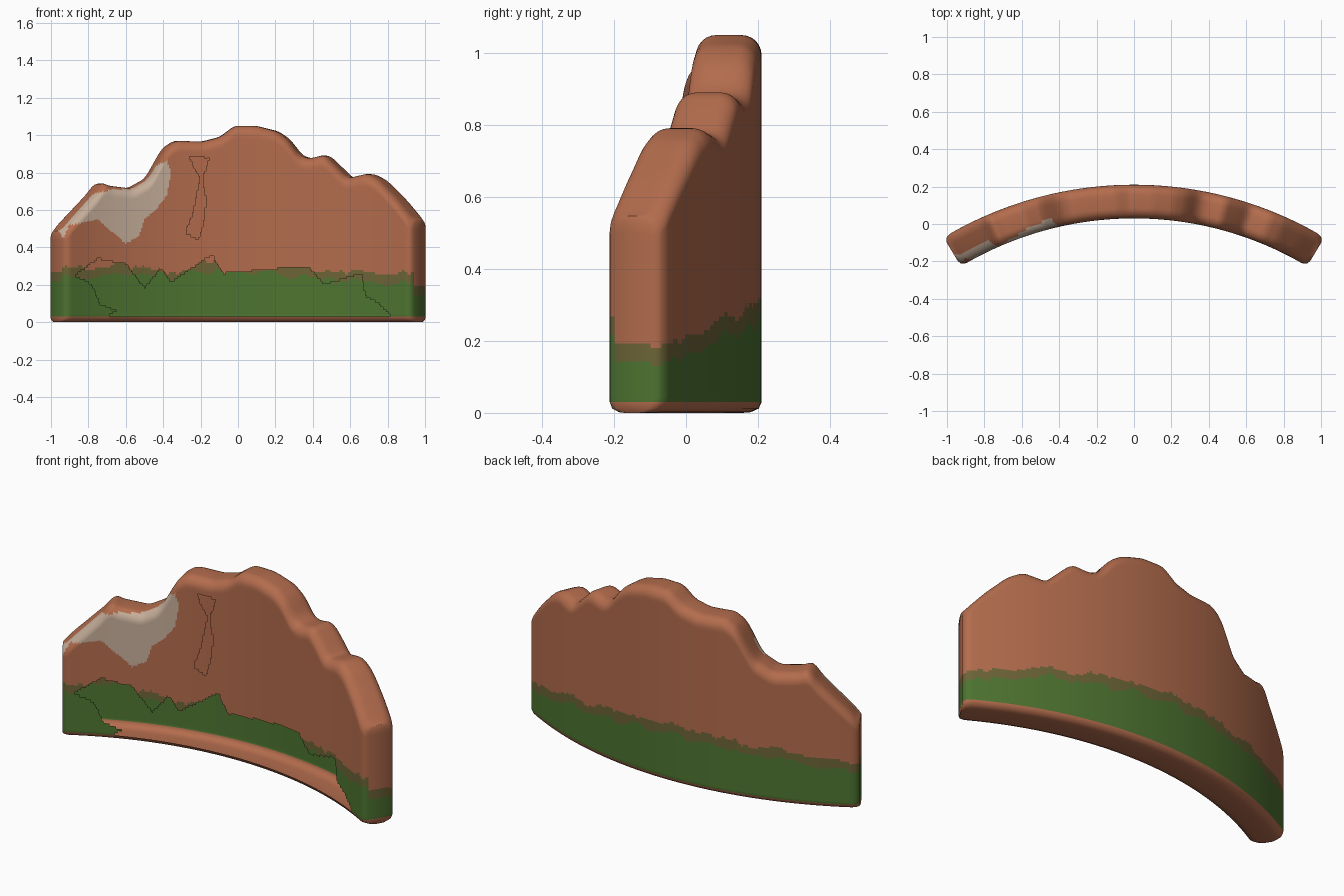
import bpy, bmesh, math, random
from mathutils import noise, Vector

if "Cube" in bpy.data.objects:
    bpy.data.objects.remove(bpy.data.objects["Cube"])
random.seed(4)


def material(name, colour):
    m = bpy.data.materials.new(name)
    m.use_nodes = True
    m.diffuse_color = (*colour, 1)
    m.node_tree.nodes["Principled BSDF"].inputs["Base Color"].default_value = (*colour, 1)
    return m


CLAY, MOSS, FADED_MOSS, PLASTER = range(4)
materials = [
    material("clay", (0.45, 0.15, 0.074)),
    material("moss", (0.075, 0.175, 0.03)),
    material("faded_moss", (0.15, 0.127, 0.038)),
    material("plaster", (0.56, 0.42, 0.32)),
]

# Broken skyline of the wall, as (x, height)
SKYLINE = [(-1, .48), (-.96, .53), (-.8, .7), (-.77, .75), (-.73, .73), (-.6, .715), (-.5, .77),
           (-.41, .93), (-.35, .97), (-.2, .965), (-.1, .99), (-.02, 1.05), (.1, 1.05), (.22, 1.02),
           (.28, .98), (.35, .89), (.4, .875), (.49, .895), (.55, .84), (.62, .77), (.73, .795),
           (.8, .76), (.9, .66), (1, .54)]

# Outlines on the front face, as (x, z)
GAP = [(-.87, .25), (-.75, .34), (-.6, .31), (-.5, .18), (-.41, .29), (-.36, .21), (-.14, .36),
       (-.08, .26), (.25, .29), (.38, .29), (.46, .2), (.66, .26), (.68, .14), (.75, .1),
       (.82, .03), (-.7, .03), (-.65, .06), (-.74, .1), (-.78, .2)]
CRACK = [(-.26, .88), (-.15, .88), (-.19, .77), (-.17, .65), (-.18, .55), (-.21, .44),
         (-.28, .48), (-.24, .58), (-.2, .77)]
PATCH = [(-.98, .5), (-.9, .6), (-.8, .68), (-.68, .71), (-.58, .71), (-.5, .75), (-.44, .84),
         (-.38, .86), (-.36, .8), (-.38, .68), (-.44, .6), (-.5, .55), (-.53, .46), (-.6, .42),
         (-.67, .48), (-.75, .55), (-.9, .52), (-.935, .45), (-.935, .32), (-.96, .33)]


def inside(poly, x, z):
    hit = False
    for (ax, az), (bx, bz) in zip(poly, poly[1:] + poly[:1]):
        if (az > z) != (bz > z) and x < ax + (z - az) * (bx - ax) / (bz - az):
            hit = not hit
    return hit


def lerp_skyline(x):
    x = max(-1, min(1, x))
    for (ax, az), (bx, bz) in zip(SKYLINE, SKYLINE[1:]):
        if x <= bx:
            return az + (bz - az) * (x - ax) / (bx - ax)


def height(x):
    return sum(lerp_skyline(x + d * .01) for d in range(-2, 3)) / 5


RADIUS, CENTRE_Y, HALF_ANGLE = 1.89, -1.77, .54
COLUMNS, LOW_ROWS, HIGH_ROWS, ARC = 240, 34, 36, 6
HALF_THICK, ROUND, END_ROUND = .09, .055, .045


def half_section(w, h):
    """Front half of the cross-section, bottom to top, as (offset, z)."""
    pts = [(-w * .4, 0), (-w + .03, .002), (-w + .008, .012)]
    step = .0125
    low_top = .03 + step * (LOW_ROWS - 1)
    pts += [(-w, .03 + step * i) for i in range(LOW_ROWS)]
    r = min(ROUND, w * .8)
    pts += [(-w, low_top + (h - r - low_top) * i / HIGH_ROWS) for i in range(1, HIGH_ROWS)]
    for i in range(ARC + 1):
        a = math.pi / 2 * i / ARC
        pts.append((-w + r - r * math.cos(a), h - r + r * math.sin(a)))
    return pts


# Curved wall shell, one cross-section per column
bm = bmesh.new()
loops = []
for c in range(COLUMNS + 1):
    angle = HALF_ANGLE * (2 * c / COLUMNS - 1)
    depth = min(END_ROUND, (HALF_ANGLE - abs(angle)) * RADIUS)
    w = HALF_THICK - END_ROUND + math.sqrt(END_ROUND ** 2 - (END_ROUND - depth) ** 2) * .7 + END_ROUND * .3
    half = half_section(w, height(RADIUS * math.sin(angle) * 1.03))
    section = half + [(-o, z) for o, z in reversed(half)]
    loops.append([bm.verts.new(((RADIUS + o) * math.sin(angle),
                                CENTRE_Y + (RADIUS + o) * math.cos(angle), z)) for o, z in section])
n = len(loops[0])
for a, b in zip(loops, loops[1:]):
    for k in range(n):
        j = (k + 1) % n
        bm.faces.new((a[k], b[k], b[j], a[j]))

# End faces
for loop, flip in ((loops[0], False), (loops[-1], True)):
    for k in range(n // 2 - 1):
        quad = [loop[k], loop[k + 1], loop[n - 2 - k], loop[n - 1 - k]]
        bm.faces.new(quad[::-1] if flip else quad)
bmesh.ops.recalc_face_normals(bm, faces=bm.faces)


def moss_line(x, front):
    base = .265 + .035 * max(0, -x) if front else .32 - .1 * x * x - .035 * x
    ragged = noise.noise(Vector((x * 7, 3 if front else 8, 0))) * .03
    return base + ragged + noise.noise(Vector((x * 30, 1, 5))) * .015


# Colour the faces and open the holes in the front
holes = []
for f in bm.faces:
    p = f.calc_center_median()
    front = math.hypot(p.x, p.y - CENTRE_Y) < RADIUS - .012
    line = moss_line(p.x, front)
    band = .05 + .03 * noise.noise(Vector((p.x * 9, 6, 2)))
    f.smooth = True
    if p.z > .03 and p.z < line:
        f.material_index = MOSS if p.z < line - band else FADED_MOSS
    if front and inside(PATCH, p.x, p.z):
        f.material_index = PLASTER
    if front and p.z > .03 and (inside(GAP, p.x, p.z) or inside(CRACK, p.x, p.z)):
        holes.append(f)
bmesh.ops.delete(bm, geom=holes, context="FACES")

mesh = bpy.data.meshes.new("ruined_wall")
bm.to_mesh(mesh)
bm.free()
for m in materials:
    mesh.materials.append(m)
wall = bpy.data.objects.new("ruined_wall", mesh)
bpy.context.collection.objects.link(wall)
bpy.context.view_layer.objects.active = wall
wall.select_set(True)
bpy.ops.object.shade_smooth_by_angle(angle=math.radians(50))
